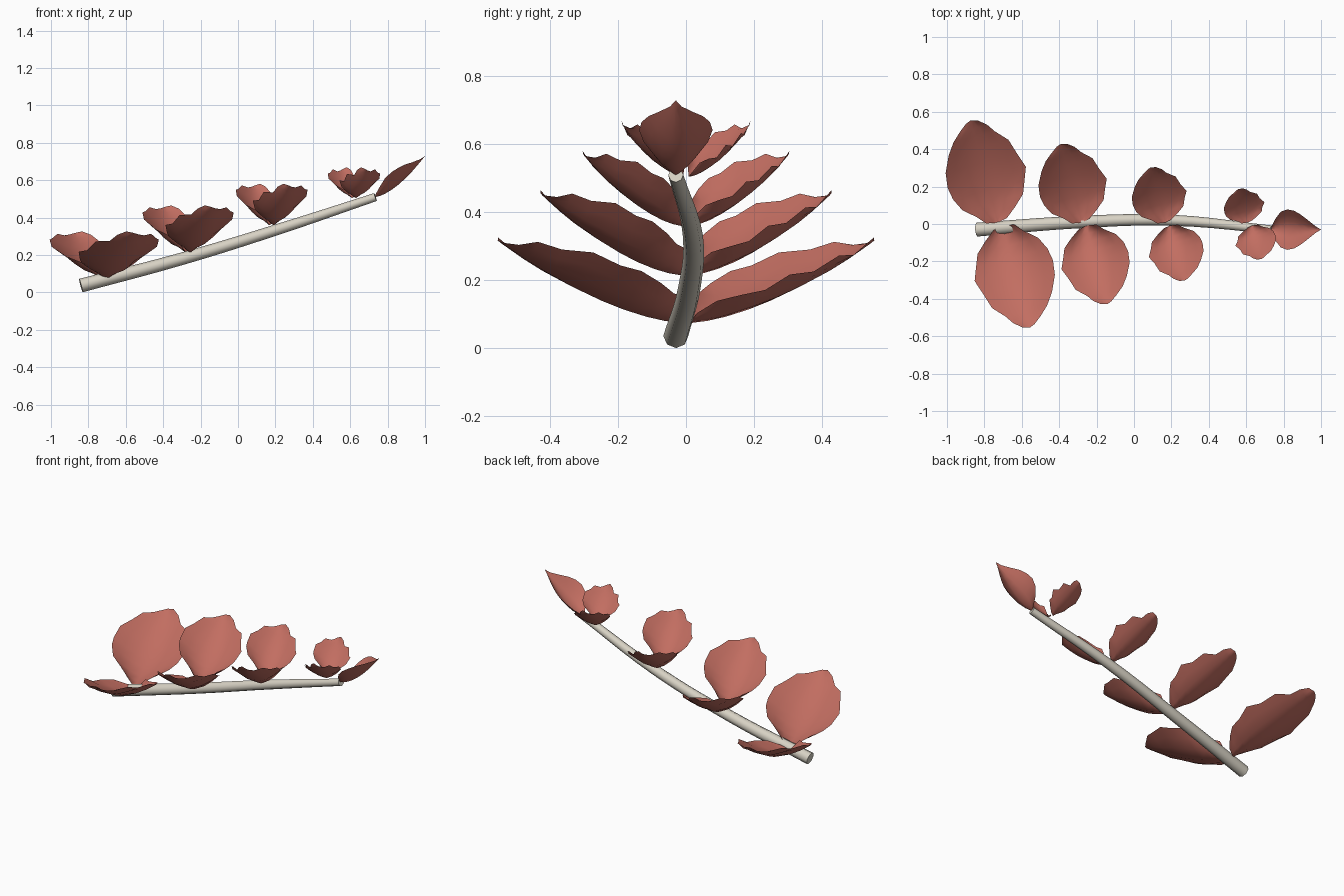
import bpy, bmesh, math
from mathutils import Vector

if "Cube" in bpy.data.objects:
    bpy.data.objects.remove(bpy.data.objects["Cube"], do_unlink=True)


def material(name, rgb):
    m = bpy.data.materials.new(name)
    m.use_nodes = True
    m.diffuse_color = (*rgb, 1)
    m.node_tree.nodes["Principled BSDF"].inputs["Base Color"].default_value = (*rgb, 1)
    return m


LEAF = material("dusty red leaf", (0.54, 0.155, 0.12))
BARK = material("pale bark", (0.68, 0.64, 0.55))

# Outline stations: distance along the leaf, half width, edge lift
BROAD = [(0.02, 0.27, 0.6), (0.1, 0.5, 0.82), (0.2, 0.77, 0.85), (0.32, 0.93, 1.0),
         (0.44, 1.0, 0.97), (0.58, 0.93, 0.9), (0.73, 0.76, 0.62), (0.84, 0.54, 0.42),
         (0.92, 0.36, 0.25), (0.98, 0.15, 0.06)]
POINTED = [(0.03, 0.2, 0.2), (0.1, 0.55, 0.5), (0.2, 0.88, 0.85), (0.33, 1.0, 1.0),
           (0.47, 0.93, 0.95), (0.6, 0.74, 0.8), (0.75, 0.45, 0.5), (0.9, 0.15, 0.17)]
ACROSS = [-1, -0.72, -0.4, 0, 0.4, 0.72, 1]


def leaf(name, base, yaw, length, rise, width, cup, outline, roll=0.0, wave=0.0):
    """Cupped leaf sheet with an upward curving midrib and a ruffled rim."""
    along = Vector((math.cos(yaw), math.sin(yaw), 0))
    side = Vector((-along.y, along.x, 0))
    base = Vector(base)
    bm = bmesh.new()

    def point(t, s=0, w=0, lift=0):
        ruffle = wave * abs(s) ** 3 * math.sin(t * 23 + s * 2)
        z = rise * t ** 1.6 + lift * (cup * abs(s) ** 1.6 + roll * s) + ruffle
        out = s * w * width + ruffle * 0.5 * s
        return bm.verts.new(base + along * length * t + side * out + Vector((0, 0, z)))

    root, tip = point(0), point(1)
    rows = [[point(t, s, w, e) for s in ACROSS] for t, w, e in outline]
    for i in range(len(ACROSS) - 1):
        bm.faces.new((root, rows[0][i], rows[0][i + 1]))
        bm.faces.new((rows[-1][i + 1], rows[-1][i], tip))
        for a, b in zip(rows, rows[1:]):
            bm.faces.new((a[i + 1], a[i], b[i], b[i + 1]))
    bmesh.ops.recalc_face_normals(bm, faces=bm.faces)
    if sum(f.normal.z for f in bm.faces) < 0:
        bmesh.ops.reverse_faces(bm, faces=bm.faces)
    for f in bm.faces:
        f.smooth = True
    mesh = bpy.data.meshes.new(name)
    bm.to_mesh(mesh)
    bm.free()
    mesh.materials.append(LEAF)
    bpy.context.collection.objects.link(bpy.data.objects.new(name, mesh))


# Stem: a tapering bent tube with closed ends
curve = bpy.data.curves.new("stem", "CURVE")
curve.dimensions = "3D"
curve.bevel_depth = 0.037
curve.bevel_resolution = 2
curve.resolution_u = 5
curve.use_fill_caps = True
path = [(-0.84, -0.03, 0.037, 1), (-0.3, 0.01, 0.18, 0.9),
        (0.2, 0.02, 0.333, 0.8), (0.735, -0.03, 0.51, 0.6)]
spline = curve.splines.new("BEZIER")
spline.bezier_points.add(len(path) - 1)
for p, (x, y, z, r) in zip(spline.bezier_points, path):
    p.co, p.radius = (x, y, z), r
    p.handle_left_type = p.handle_right_type = "AUTO"
curve.materials.append(BARK)
stem = bpy.data.objects.new("stem", curve)
bpy.context.collection.objects.link(stem)
bpy.ops.object.select_all(action="DESELECT")
stem.select_set(True)
bpy.context.view_layer.objects.active = stem
bpy.ops.object.convert(target="MESH")
bpy.ops.object.shade_smooth_by_angle(angle=math.radians(50))

# Opposite leaf pairs, shrinking and steepening toward the tip
pairs = [(-0.715, 0.075, 0.565, 0.243, 0.215, 0.09),
         (-0.267, 0.215, 0.435, 0.242, 0.183, 0.095),
         (0.18, 0.36, 0.305, 0.212, 0.147, 0.085),
         (0.62, 0.505, 0.186, 0.155, 0.109, 0.055)]
for n, (x, z, length, rise, width, cup) in enumerate(pairs, 1):
    for label, sign in (("back", 1), ("front", -1)):
        yaw = math.radians(105 if sign > 0 else 285)
        leaf(f"{label}_leaf_{n}", (x - 0.012 * sign, 0.008 * sign, z), yaw, length, rise,
             width, cup, BROAD, roll=cup * 0.25, wave=0.012)

# Single pointed leaf at the end of the stem
leaf("tip_leaf", (0.73, -0.03, 0.51), 0, 0.27, 0.22, 0.108, 0.095, POINTED)
